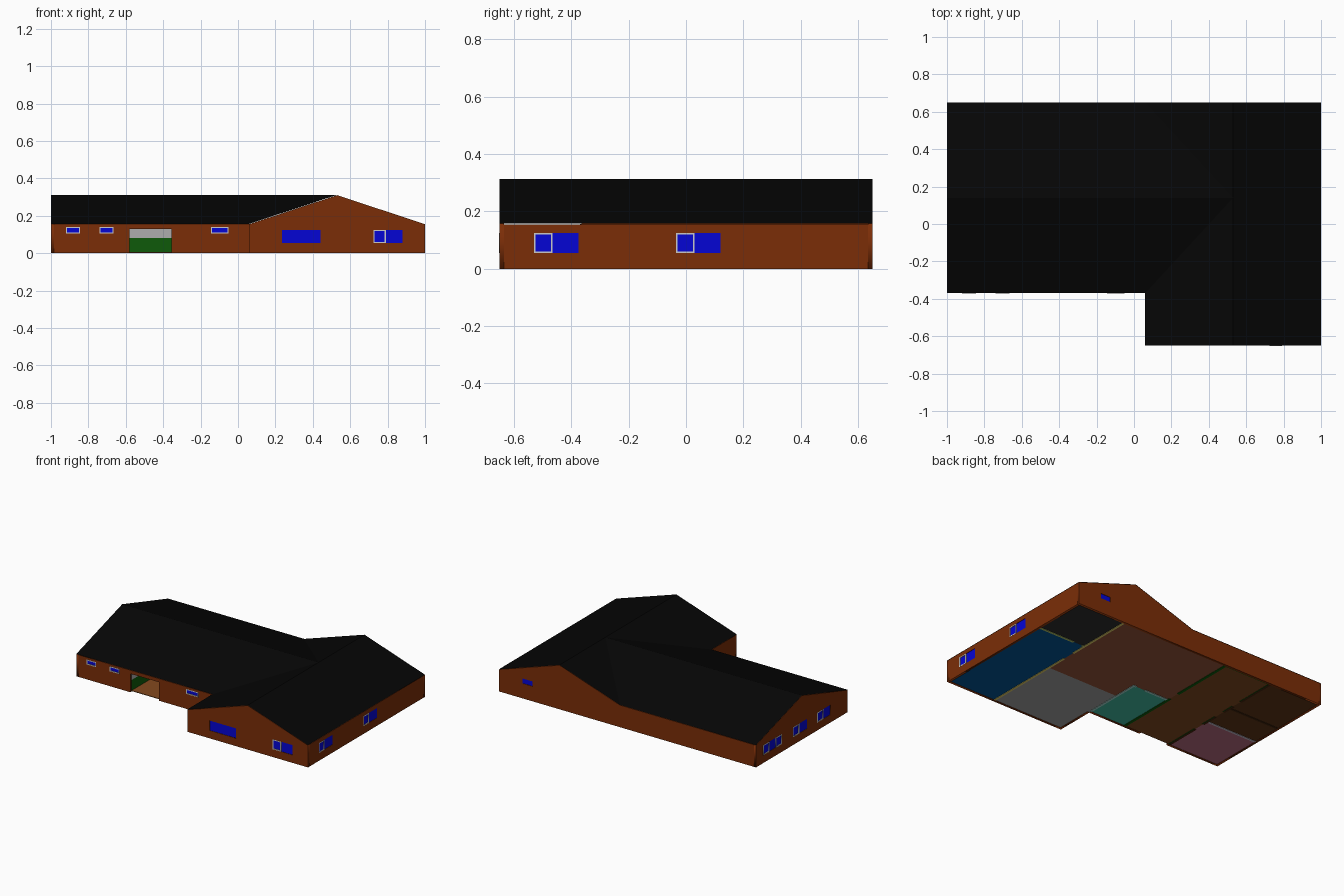
import bpy, bmesh
from math import pi

if "Cube" in bpy.data.objects:
    bpy.data.objects.remove(bpy.data.objects["Cube"])

EAVE, RIDGE, T = 0.155, 0.31, 0.016
DOOR = 0.13


def mat(name, r, g, b):
    m = bpy.data.materials.new(name)
    m.diffuse_color = tuple((c / 255) ** 2.2 for c in (r, g, b)) + (1,)
    m.use_nodes = True
    m.node_tree.nodes["Principled BSDF"].inputs["Base Color"].default_value = m.diffuse_color
    return m


brick = mat("brick", 122, 49, 16)
black = mat("roof_black", 14, 14, 14)
glass = mat("window_blue", 13, 13, 212)
white = mat("frame_white", 215, 215, 215)
green = mat("hall_green", 22, 90, 18)
grey = mat("hall_grey", 172, 172, 172)
yellow = mat("yellow_wall", 235, 215, 110)
olive = mat("lime_wall", 185, 205, 110)
aqua = mat("aqua_wall", 170, 225, 215)
pale = mat("pale_wall", 200, 190, 205)
umber = mat("umber_wall", 70, 42, 20)


def new_object(name, mesh, material):
    mesh.materials.clear()
    mesh.materials.append(material)
    ob = bpy.data.objects.new(name, mesh)
    bpy.context.collection.objects.link(ob)
    return ob


def box(name, lo, hi, material):
    bm = bmesh.new()
    bmesh.ops.create_cube(bm, size=1)
    for v in bm.verts:
        v.co = [(l + h) / 2 + c * (h - l) for l, h, c in zip(lo, hi, v.co)]
    me = bpy.data.meshes.new(name)
    bm.to_mesh(me)
    bm.free()
    return new_object(name, me, material)


def panel(name, axis, pos, a0, a1, z0, z1, material, t=T):
    """Upright slab running along an axis, centred on pos across it."""
    if axis == 'x':
        return box(name, (a0, pos - t / 2, z0), (a1, pos + t / 2, z1), material)
    return box(name, (pos - t / 2, a0, z0), (pos + t / 2, a1, z1), material)


def partition(name, axis, pos, a0, a1, material, doors=(), z0=0.0, z1=0.153, t=T):
    """Inner wall split by doorways, with lintels over them."""
    start = a0
    for d0, d1 in doors:
        panel(name, axis, pos, start, d0, z0, z1, material, t)
        if z1 > DOOR:
            panel(name + "_lintel", axis, pos, d0, d1, DOOR, z1, material, t)
        start = d1
    panel(name, axis, pos, start, a1, z0, z1, material, t)


def rect(a0, a1, z0, z1):
    return [(a0, z0), (a1, z0), (a1, z1), (a0, z1)]


def cut_wall(name, axis, pos, loops, material, t=T):
    """Filled outline with holes, given a thickness and stood upright."""
    cu = bpy.data.curves.new(name, 'CURVE')
    cu.dimensions = '2D'
    cu.fill_mode = 'BOTH'
    cu.extrude = t / 2
    for loop in loops:
        s = cu.splines.new('POLY')
        s.points.add(len(loop) - 1)
        for p, (a, z) in zip(s.points, loop):
            p.co = (a, z, 0, 1)
        s.use_cyclic_u = True
    tmp = bpy.data.objects.new(name + "_tmp", cu)
    bpy.context.collection.objects.link(tmp)
    dg = bpy.context.evaluated_depsgraph_get()
    me = bpy.data.meshes.new_from_object(tmp.evaluated_get(dg))
    bpy.data.objects.remove(tmp)
    ob = new_object(name, me, material)
    if axis == 'x':
        ob.rotation_euler, ob.location = (pi / 2, 0, 0), (0, pos, 0)
    else:
        ob.rotation_euler, ob.location = (pi / 2, 0, pi / 2), (pos, 0, 0)


def outer_wall(name, axis, pos, outline, windows):
    """Brick wall; each window is (a0, a1, z0, z1, framed sashes)."""
    holes = [rect(*w[:4]) for w in windows]
    cut_wall(name, axis, pos, [outline] + holes, brick)
    for a0, a1, z0, z1, sashes in windows:
        panel(name + "_window", axis, pos, a0, a1, z0, z1, glass, 0.010)
        for s0, s1 in sashes:
            f = 0.006
            cut_wall(name + "_sash", axis, pos,
                     [rect(s0, s1, z0, z1), rect(s0 + f, s1 - f, z0 + f, z1 - f)],
                     white, T + 0.002)


h = T / 2
LO, HI = 0.055, 0.125       # tall windows
SL, SH = 0.105, 0.14        # small high windows

# Outer walls
outer_wall("front_gable_wall", 'x', -0.65 + h,
           [(0.06, 0), (1, 0), (1, EAVE), (0.53, RIDGE), (0.06, EAVE)],
           [(0.235, 0.44, LO, HI, []), (0.725, 0.88, LO, HI, [(0.725, 0.79)])])
outer_wall("back_wall", 'x', 0.65 - h,
           [(-1 + T, 0), (1, 0), (1, EAVE), (0.53, RIDGE), (0.06, EAVE), (-1 + T, EAVE)],
           [(0.74, 0.82, SL, SH, [])])
outer_wall("entrance_wall", 'x', -0.37 + h,
           [(-1 + T, 0), (-0.58, 0), (-0.58, DOOR), (-0.355, DOOR), (-0.355, 0),
            (0.06, 0), (0.06, EAVE), (-1 + T, EAVE)],
           [(a, b, SL, SH, [(a, b)]) for a, b in
            ((-0.92, -0.845), (-0.74, -0.665), (-0.145, -0.05))])
outer_wall("left_gable_wall", 'y', -1 + h,
           [(-0.37, 0), (0.65, 0), (0.65, EAVE), (0.14, RIDGE), (-0.37, EAVE)],
           [(0.36, 0.57, LO, HI, [(0.36, 0.43), (0.50, 0.57)]),
            (0.08, 0.24, LO, HI, [(0.17, 0.24)]),
            (-0.18, -0.03, LO, HI, [(-0.10, -0.03)])])
outer_wall("right_wall", 'y', 1 - h, rect(-0.65 + T, 0.65 - T, 0, EAVE),
           [(-0.53, -0.375, LO, HI, [(-0.53, -0.465)]),
            (-0.035, 0.12, LO, HI, [(-0.035, 0.03)])])
outer_wall("return_wall", 'y', 0.06 + h, rect(-0.65 + T, -0.37, 0, EAVE), [])

# Crossing gable roofs
bm = bmesh.new()
E, R = EAVE + 0.002, RIDGE + 0.002
for face in (
    [(-1, -0.37, E), (0.06, -0.37, E), (0.53, 0.14, R), (-1, 0.14, R)],
    [(-1, 0.14, R), (0.53, 0.14, R), (0.06, 0.65, E), (-1, 0.65, E)],
    [(0.53, -0.65, R), (1, -0.65, E), (1, 0.65, E), (0.53, 0.65, R)],
    [(0.06, -0.65, E), (0.53, -0.65, R), (0.53, 0.14, R), (0.06, -0.37, E)],
    [(0.53, 0.14, R), (0.53, 0.65, R), (0.06, 0.65, E)],
):
    bm.faces.new([bm.verts.new(p) for p in face])
bmesh.ops.remove_doubles(bm, verts=bm.verts[:], dist=1e-4)
roof = bpy.data.meshes.new("roof")
bm.to_mesh(roof)
bm.free()
new_object("roof", roof, black)

# Room floors
for name, x0, x1, y0, y1, rgb in (
    ("utility_floor", 0.62, 0.985, 0.25, 0.635, (48, 48, 48)),
    ("blue_room_floor", 0.62, 0.985, -0.635, 0.25, (0, 85, 150)),
    ("grey_room_floor", 0.06, 0.62, -0.635, -0.10, (165, 165, 165)),
    ("living_floor", 0.06, 0.62, -0.10, 0.635, (150, 86, 60)),
    ("living_back_floor", -0.22, 0.06, 0.07, 0.635, (150, 86, 60)),
    ("teal_room_floor", -0.22, 0.06, -0.355, 0.07, (68, 190, 165)),
    ("hall_floor", -0.59, -0.22, -0.355, 0.635, (130, 75, 36)),
    ("pink_room_floor", -0.985, -0.59, -0.355, 0.02, (185, 108, 130)),
    ("middle_room_floor", -0.985, -0.59, 0.02, 0.24, (95, 56, 28)),
    ("back_room_floor", -0.985, -0.59, 0.24, 0.635, (95, 56, 28)),
):
    box(name, (x0, y0, 0.002), (x1, y1, 0.006), mat(name, *rgb))

# Inner partitions
left_doors = [(-0.10, -0.02), (0.10, 0.18), (0.27, 0.35)]
right_doors = [(0.09, 0.17)]
partition("yellow_partition", 'y', 0.62, -0.634, 0.634, yellow, [(0.05, 0.14)])
partition("utility_partition", 'x', 0.25, 0.628, 0.984, olive, [(0.64, 0.71)])
partition("teal_room_partition", 'x', 0.07, -0.212, 0.052, aqua, [(-0.03, 0.04)])
partition("teal_room_side", 'y', 0.06, -0.354, 0.078, aqua)
partition("hall_right_partition", 'y', -0.22, -0.354, 0.634, green, right_doors)
partition("hall_left_partition", 'y', -0.592, -0.354, 0.634, umber, left_doors)
partition("pink_room_partition", 'x', 0.02, -0.984, -0.60, pale)
partition("bedroom_partition", 'x', 0.24, -0.984, -0.60, umber)

# Two-tone hall wall lining
for name, z0, z1, m in (("hall_wainscot", 0.0, 0.08, green),
                        ("hall_upper_lining", 0.08, 0.153, grey)):
    partition(name + "_left", 'y', -0.582, -0.354, 0.63, m, left_doors, z0, z1, 0.004)
    partition(name + "_right", 'y', -0.23, -0.354, 0.63, m, right_doors, z0, z1, 0.004)
    panel(name + "_back", 'x', 0.632, -0.584, -0.228, z0, z1, m, 0.004)
